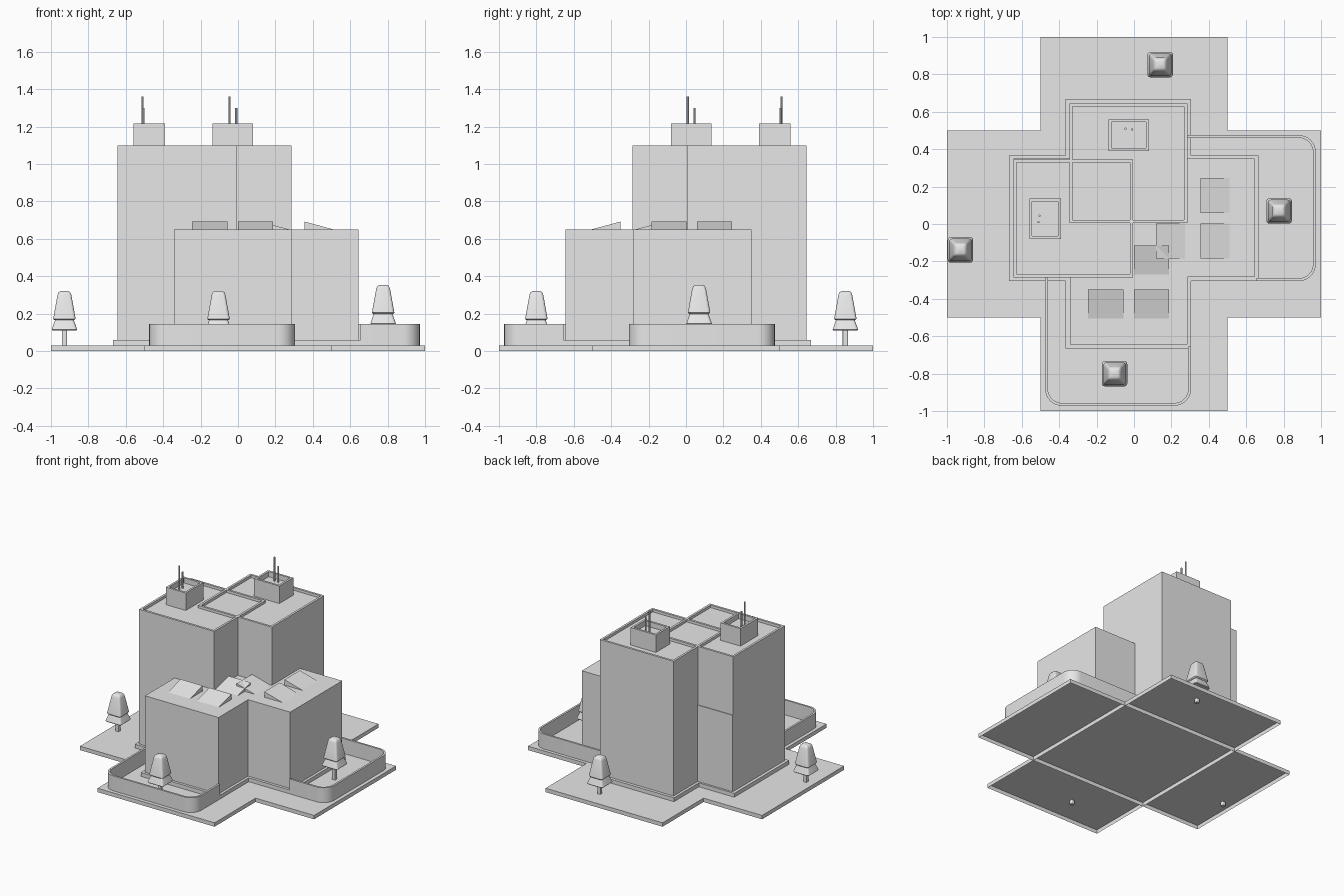
import bpy, bmesh, math
from mathutils import Vector, Matrix

cube = bpy.data.objects.get("Cube")
if cube:
    bpy.data.objects.remove(cube, do_unlink=True)

GREY = (0.8, 0.8, 0.8, 1)
mat = bpy.data.materials.new("light_grey")
mat.use_nodes = True
mat.diffuse_color = GREY
mat.node_tree.nodes["Principled BSDF"].inputs["Base Color"].default_value = GREY

# Reflection across the plan diagonal that relates the two wings
DIAGONAL = Matrix(((0, -1, 0, 0), (-1, 0, 0, 0), (0, 0, 1, 0), (0, 0, 0, 1)))


def finish(bm, name, flip=False, smooth=False):
    if flip:
        bm.transform(DIAGONAL)
        bmesh.ops.reverse_faces(bm, faces=bm.faces[:])
    mesh = bpy.data.meshes.new(name)
    bm.to_mesh(mesh)
    bm.free()
    mesh.materials.append(mat)
    obj = bpy.data.objects.new(name, mesh)
    bpy.context.collection.objects.link(obj)
    if smooth:
        bpy.ops.object.select_all(action="DESELECT")
        obj.select_set(True)
        bpy.context.view_layer.objects.active = obj
        bpy.ops.object.shade_smooth_by_angle(angle=math.radians(40))
    return obj


def box(name, x, y, z, rim=0, depth=0, open_bottom=False, flip=False):
    """Box from ranges, with an optional sunken roof behind a parapet."""
    bm = bmesh.new()
    bmesh.ops.create_cube(bm, size=1)
    for v in bm.verts:
        v.co = Vector([r[0] if c < 0 else r[1] for c, r in zip(v.co, (x, y, z))])
    bm.normal_update()
    top = max(bm.faces, key=lambda f: f.normal.z)
    bottom = min(bm.faces, key=lambda f: f.normal.z)
    if rim:
        bmesh.ops.inset_region(bm, faces=[top], thickness=rim)
        floor = bmesh.ops.extrude_discrete_faces(bm, faces=[top])["faces"][0]
        bmesh.ops.translate(bm, verts=floor.verts[:], vec=(0, 0, -depth))
    if open_bottom:
        bmesh.ops.delete(bm, geom=[bottom], context="FACES_ONLY")
    return finish(bm, name, flip)


def loft(bm, rings):
    """Skin a stack of equal rings and cap both ends."""
    rows = [[bm.verts.new(p) for p in ring] for ring in rings]
    n = len(rows[0])
    for a, b in zip(rows, rows[1:]):
        for i in range(n):
            j = (i + 1) % n
            bm.faces.new((a[i], a[j], b[j], b[i]))
    bm.faces.new(rows[0][::-1])
    bm.faces.new(rows[-1])


def rounded_square(cx, cy, z, half, radius, steps=4):
    pts = []
    for q in range(4):
        mid = math.radians(45 + 90 * q)
        ox = math.copysign(half - radius, math.cos(mid))
        oy = math.copysign(half - radius, math.sin(mid))
        for s in range(steps + 1):
            a = math.radians(90 * q + 90 * s / steps)
            pts.append((cx + ox + radius * math.cos(a), cy + oy + radius * math.sin(a), z))
    return pts


# Ground: five hollow plates in a cross
SLAB = (0, 0.03)
box("ground_centre", (-0.5, 0.5), (-0.5, 0.5), SLAB, open_bottom=True)
for side, sign in (("negative", -1), ("positive", 1)):
    arm = tuple(sorted((sign * 0.5, sign)))
    box("ground_x_" + side, arm, (-0.5, 0.5), SLAB, open_bottom=True)
    box("ground_y_" + side, (-0.5, 0.5), arm, SLAB, open_bottom=True)

# Stepped plinth, towers, rooftop rooms and low wings, one set per diagonal half
for tag, flip in (("back", False), ("side", True)):
    box(tag + "_plinth", (-0.365, 0.305), (-0.665, 0.668), (0.03, 0.06), flip=flip)
    box(tag + "_tower", (-0.345, 0.285), (0.005, 0.645), (0.06, 1.1), 0.024, 0.02, flip=flip)
    box(tag + "_roof_room", (-0.135, 0.08), (0.39, 0.56), (1.08, 1.215), 0.022, 0.04, flip=flip)
box("front_wing", (-0.343, 0.285), (-0.645, 0.3), (0.06, 0.65))
box("left_wing", (-0.643, 0.645), (-0.284, 0.35), (0.06, 0.65))


# Antennas on the rooftop rooms
def antenna(name, x, y, top, r=0.006):
    bm = bmesh.new()
    bmesh.ops.create_cone(bm, cap_ends=True, segments=8, radius1=r, radius2=r, depth=top - 1.17,
                          matrix=Matrix.Translation((x, y, (top + 1.17) / 2)))
    finish(bm, name, smooth=True)


antenna("back_antenna_tall", -0.045, 0.51, 1.36)
antenna("back_antenna_short", -0.01, 0.505, 1.3)
antenna("side_antenna_tall", -0.51, 0.01, 1.36)
antenna("side_antenna_short", -0.505, 0.045, 1.3)


# Sloped roof panels: high edge at low x, or at high y
def panel(name, x, y, along_x):
    low, high = 0.65, 0.692
    bm = bmesh.new()
    if along_x:
        tri, push = [(x[0], y[0], low), (x[1], y[0], low), (x[0], y[0], high)], (0, y[1] - y[0], 0)
    else:
        tri, push = [(x[0], y[0], low), (x[0], y[1], low), (x[0], y[1], high)], (x[1] - x[0], 0, 0)
    face = bm.faces.new([bm.verts.new(p) for p in tri])
    out = bmesh.ops.extrude_face_region(bm, geom=[face])["geom"]
    bmesh.ops.translate(bm, verts=[g for g in out if isinstance(g, bmesh.types.BMVert)], vec=push)
    bmesh.ops.recalc_face_normals(bm, faces=bm.faces[:])
    finish(bm, name)


for i, (x, y) in enumerate(((0.355, 0.06), (0.355, -0.185), (0.118, -0.185))):
    panel("left_roof_panel_%d" % (i + 1), (x, x + 0.155), (y, y + 0.187), True)
for i, (x, y) in enumerate(((0, -0.27), (0, -0.505), (-0.245, -0.505))):
    panel("front_roof_panel_%d" % (i + 1), (x, x + 0.188), (y, y + 0.155), False)


# Terrace walls with two rounded corners
def terrace(name, flip):
    x0, x1, y0, r, t = -0.475, 0.305, -0.972, 0.09, 0.015

    def line(inset):
        pts = [(x0 + inset, -0.285)]
        for cx, start in ((x0 + r, 180), (x1 - r, 270)):
            for s in range(9):
                a = math.radians(start + 90 * s / 8)
                pts.append((cx + (r - inset) * math.cos(a), y0 + r + (r - inset) * math.sin(a)))
        return pts + [(x1 - inset, -0.655)]

    bm = bmesh.new()
    sections = []
    for (ox, oy), (ix, iy) in zip(line(0), line(t)):
        sections.append([(ox, oy, 0.03), (ix, iy, 0.03), (ix, iy, 0.145), (ox, oy, 0.145)])
    loft(bm, sections)
    bmesh.ops.recalc_face_normals(bm, faces=bm.faces[:])
    finish(bm, name, flip, smooth=True)


terrace("front_terrace_wall", False)
terrace("left_terrace_wall", True)


# Trees: trunk, skirt and tapered crown, all rounded squares
def tree(name, x, y, base):
    parts = {
        "trunk": ((0, 0.014, 0.006), (0.13, 0.014, 0.006)),
        "skirt": ((0.11, 0.064, 0.016), (0.115, 0.068, 0.016), (0.18, 0.045, 0.014)),
        "crown": ((0.165, 0.053, 0.014), (0.172, 0.06, 0.016), (0.3, 0.037, 0.014),
                  (0.314, 0.031, 0.012), (0.321, 0.02, 0.01)),
    }
    for part, levels in parts.items():
        bm = bmesh.new()
        loft(bm, [rounded_square(x, y, base + z, h, r) for z, h, r in levels])
        finish(bm, name + "_" + part, smooth=True)


tree("back_tree", 0.14, 0.852, 0)
tree("right_tree", -0.928, -0.138, 0)
tree("front_tree", -0.104, -0.8, 0)
tree("left_tree", 0.776, 0.07, 0.033)
